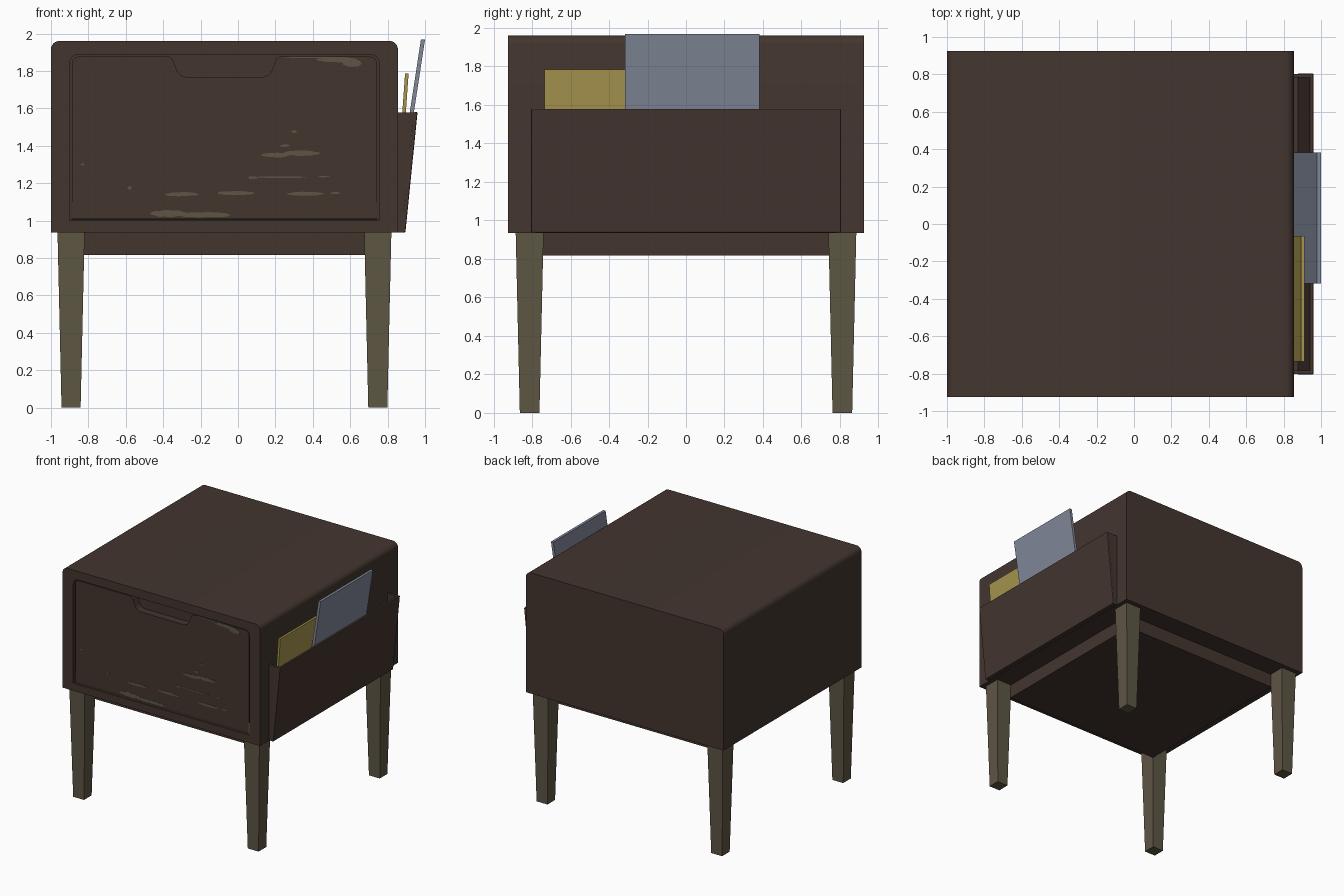
import bpy, bmesh, math, random
from mathutils import Vector

if "Cube" in bpy.data.objects:
    bpy.data.objects.remove(bpy.data.objects["Cube"])

random.seed(4)
CX = -0.0725                      # cabinet centre in x


def material(name, rgb):
    m = bpy.data.materials.new(name)
    m.diffuse_color = (*rgb, 1)
    m.use_nodes = True
    m.node_tree.nodes["Principled BSDF"].inputs["Base Color"].default_value = m.diffuse_color
    return m


WOOD = material("dark brown wood", (0.056, 0.036, 0.028))
KHAKI = material("worn khaki wood", (0.112, 0.094, 0.059))
BLUE = material("blue grey cover", (0.225, 0.25, 0.325))
YELLOW = material("mustard cover", (0.38, 0.30, 0.075))


def finish(name, bm, mat):
    bmesh.ops.recalc_face_normals(bm, faces=bm.faces)
    me = bpy.data.meshes.new(name)
    bm.to_mesh(me)
    bm.free()
    me.materials.append(mat)
    ob = bpy.data.objects.new(name, me)
    bpy.context.collection.objects.link(ob)
    return ob


def prism(name, pts, y0, y1, mat):
    """Extrude an x-z outline from y0 to y1."""
    bm = bmesh.new()
    f = bm.faces.new([bm.verts.new((x, y0, z)) for x, z in pts])
    r = bmesh.ops.extrude_face_region(bm, geom=[f])
    bmesh.ops.translate(bm, vec=(0, y1 - y0, 0),
                        verts=[v for v in r["geom"] if isinstance(v, bmesh.types.BMVert)])
    return finish(name, bm, mat)


def arc(cx, cz, r, a0, a1, n=6):
    return [(cx + r * math.cos(math.radians(a0 + (a1 - a0) * i / n)),
             cz + r * math.sin(math.radians(a0 + (a1 - a0) * i / n))) for i in range(n + 1)]


def round_top(x0, x1, z0, z1, r, notch=()):
    """Rectangle outline with rounded top corners and an optional top notch."""
    return ([(x0, z0), (x1, z0)] + arc(x1 - r, z1 - r, r, 0, 90) + list(notch)
            + arc(x0 + r, z1 - r, r, 90, 180))


def smooth(ob):
    bpy.ops.object.select_all(action='DESELECT')
    ob.select_set(True)
    bpy.context.view_layer.objects.active = ob
    bpy.ops.object.shade_smooth_by_angle(angle=math.radians(30))


# Cabinet shell with a recess for the drawer
cabinet = prism("cabinet", round_top(-1, 0.855, 0.935, 1.96, 0.045), -0.925, 0.925, WOOD)
smooth(cabinet)
cutter = prism("drawer_recess_cutter", round_top(-0.9, 0.755, 1.0, 1.887, 0.045), -1.0, -0.85, WOOD)
cutter.hide_render = True
cutter.hide_set(True)
cut = cabinet.modifiers.new("drawer_recess", 'BOOLEAN')
cut.operation = 'DIFFERENCE'
cut.solver = 'EXACT'
cut.object = cutter

# Drawer front with a finger notch in its top edge
TOP = 1.876
half = [(0.295, TOP), (0.278, TOP - 0.012), (0.25, 1.795), (0.235, 1.778), (0.21, 1.768)]
notch = [(CX + x, z) for x, z in half] + [(CX - x, z) for x, z in reversed(half)]
FACE = -0.915
prism("drawer_front", round_top(-0.888, 0.743, 1.01, TOP, 0.036, notch), FACE, -0.84, WOOD)

# Worn streaks on the drawer front: (x, z, half length, half height)
streaks = [(0.39, 1.873, 0.14, 0.005), (0.53, 1.86, 0.11, 0.014), (0.61, 1.84, 0.05, 0.02),
           (0.2, 1.35, 0.075, 0.013), (0.34, 1.36, 0.1, 0.013), (0.25, 1.40, 0.025, 0.008),
           (0.3, 1.475, 0.015, 0.007), (0.08, 1.23, 0.025, 0.007), (0.23, 1.232, 0.14, 0.004),
           (0.46, 1.235, 0.03, 0.004), (-0.3, 1.14, 0.09, 0.011), (-0.01, 1.147, 0.1, 0.011),
           (0.36, 1.143, 0.1, 0.010), (0.52, 1.147, 0.025, 0.006), (-0.37, 1.037, 0.1, 0.018),
           (-0.18, 1.03, 0.14, 0.015), (-0.58, 1.175, 0.012, 0.008), (-0.83, 1.3, 0.01, 0.005)]
for i, (x, z, a, b) in enumerate(streaks):
    pts = []
    for k in range(18):
        t, j = 2 * math.pi * k / 18, random.uniform(0.75, 1.2)
        pts.append((x + a * math.cos(t), z + b * j * math.sin(t)))
    prism(f"worn_streak_{i + 1}", pts, FACE - 0.002, FACE + 0.001, KHAKI)


def slab(name, x0, x1, z0, z1, y0, y1, mat, lean=0.0):
    """Upright slab given at its top edge, leaning out by lean per unit height."""
    d = lean * (z1 - z0)
    return prism(name, [(x0 - d, z0), (x1 - d, z0), (x1, z1), (x0, z1)], y0, y1, mat)


# Worn edges around the drawer opening
slab("worn_bottom_edge", -0.893, 0.748, 1.003, 1.009, FACE - 0.002, FACE + 0.004, KHAKI)
for side, x in (("left", -0.893), ("right", 0.742)):
    slab(f"worn_{side}_edge", x, x + 0.006, 1.003, 1.1, FACE - 0.002, FACE + 0.004, KHAKI)

# Base block set in between the legs
slab("base_frame", CX - 0.752, CX + 0.752, 0.817, 0.94, -0.745, 0.745, WOOD)

# Four tapered square legs
for sx, side in ((-1, "left"), (1, "right")):
    for sy, end in ((-1, "front"), (1, "back")):
        bm = bmesh.new()
        bmesh.ops.create_cube(bm, size=1)
        for v in bm.verts:
            w = 0.145 if v.co.z > 0 else 0.102
            v.co = Vector((CX + sx * 0.82 + v.co.x * w, sy * 0.8125 + v.co.y * w,
                           0.936 if v.co.z > 0 else 0))
        finish(f"{end}_{side}_leg", bm, KHAKI)

# Magazine pocket: leaning outer panel, two ends and a floor
LEAN = 0.065 / 0.645
panel = slab("pocket_panel", 0.94, 0.96, 0.936, 1.58, -0.805, 0.805, WOOD, LEAN)
bev = panel.modifiers.new("soft_edges", 'BEVEL')
bev.width = 0.006
bev.segments = 2
for sy, end in ((-1, "front"), (1, "back")):
    prism(f"pocket_{end}_end", [(0.85, 0.936), (0.89, 0.936), (0.953, 1.578), (0.85, 1.578)],
          sy * 0.803, sy * 0.783, WOOD)
slab("pocket_floor", 0.85, 0.888, 0.938, 0.96, -0.79, 0.79, WOOD)

# Magazines leaning in the pocket
slab("yellow_magazine", 0.893, 0.912, 1.16, 1.785, -0.735, -0.065, YELLOW, 0.07)
slab("blue_magazine", 0.978, 1.0, 1.12, 1.968, -0.318, 0.383, BLUE, 0.153)
